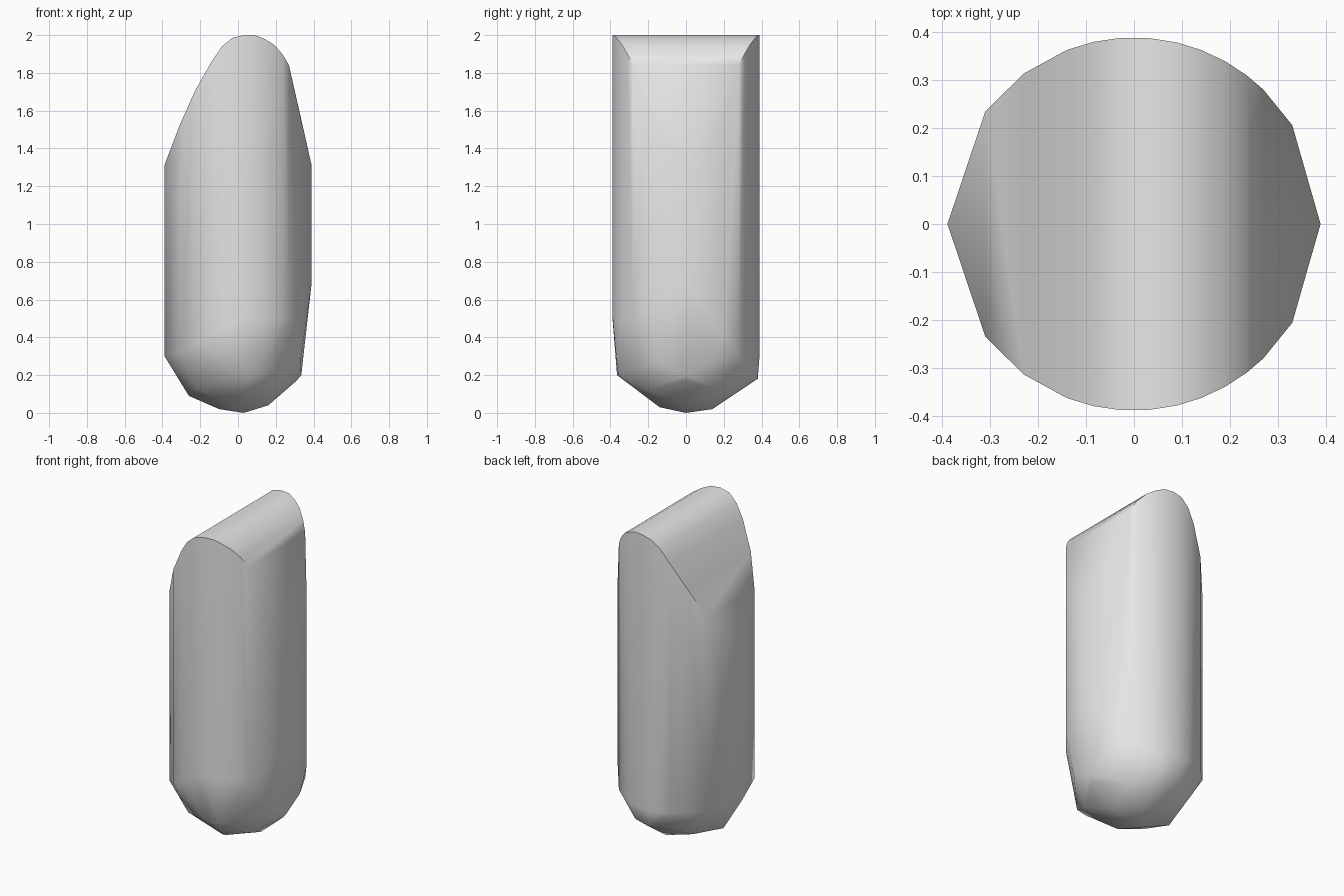
import bpy, bmesh
from math import pi, radians, cos, sin, acos, tau

default = bpy.data.objects.get("Cube")
if default:
    bpy.data.objects.remove(default, do_unlink=True)

R = 0.389

# Arched ridge cross-section (x, z), running straight along y
ARCH = [(-0.39, 1.31), (-0.31, 1.52), (-0.23, 1.70), (-0.14, 1.86), (-0.085, 1.94),
        (-0.03, 1.985), (0.03, 2.0), (0.09, 2.0), (0.14, 1.98), (0.19, 1.95),
        (0.235, 1.90), (0.27, 1.84), (0.33, 1.57), (0.39, 1.31)]

# Height where the round wall ends, at every eighth of a turn from +x
WALL_END = [0.68, 0.30, 0.28, 0.30, 0.30, 0.33, 0.50, 0.50]

# Chipped points of the rounded base
BASE = [(0.335, 0, 0.20), (0.31, 0, 0.17), (0.33, -0.14, 0.27), (0.33, 0.14, 0.27),
        (0.05, -0.365, 0.20), (0.12, -0.36, 0.21), (0, 0.38, 0.18), (0.1, 0.36, 0.19),
        (0.2, -0.2, 0.12), (0.2, 0.2, 0.11), (-0.22, -0.18, 0.13), (-0.2, 0.22, 0.12),
        (0.16, 0, 0.04), (0.03, 0, 0), (-0.1, 0, 0.02), (-0.26, 0, 0.09),
        (0, -0.14, 0.03), (0.04, 0.14, 0.02)]


def arch_height(x):
    for (x0, z0), (x1, z1) in zip(ARCH, ARCH[1:]):
        if x <= x1:
            return z0 + (z1 - z0) * (x - x0) / (x1 - x0)
    return ARCH[-1][1]


def wall_end(angle):
    t = (angle % tau) / (pi / 4)
    i = int(t)
    a, b = WALL_END[i % 8], WALL_END[(i + 1) % 8]
    return a + (b - a) * (t - i)


# Wall angles: the arch corners on both sides, plus the two ends
angles = [0, pi]
for x, z in ARCH[1:-1]:
    a = acos(x / R)
    angles += [a, -a]

points = list(BASE)
for a in angles:
    x, y = R * cos(a), R * sin(a)
    points += [(x, y, arch_height(x)), (x, y, wall_end(a))]

# Stretch a convex skin over the points
bm = bmesh.new()
for p in points:
    bm.verts.new(p)
bmesh.ops.convex_hull(bm, input=bm.verts[:])
loose = [v for v in bm.verts if not v.link_faces]
bmesh.ops.delete(bm, geom=loose, context='VERTS')
bmesh.ops.recalc_face_normals(bm, faces=bm.faces[:])
mesh = bpy.data.meshes.new("stone_body")
bm.to_mesh(mesh)
bm.free()

# Plain grey
grey = bpy.data.materials.new("plain_grey")
grey.use_nodes = True
colour = (0.8, 0.8, 0.8, 1)
grey.diffuse_color = colour
for node in grey.node_tree.nodes:
    if node.type == 'BSDF_PRINCIPLED':
        node.inputs["Base Color"].default_value = colour
mesh.materials.append(grey)

body = bpy.data.objects.new("stone_body", mesh)
bpy.context.collection.objects.link(body)
bpy.ops.object.select_all(action='DESELECT')
bpy.context.view_layer.objects.active = body
body.select_set(True)
bpy.ops.object.shade_smooth_by_angle(angle=radians(40))
